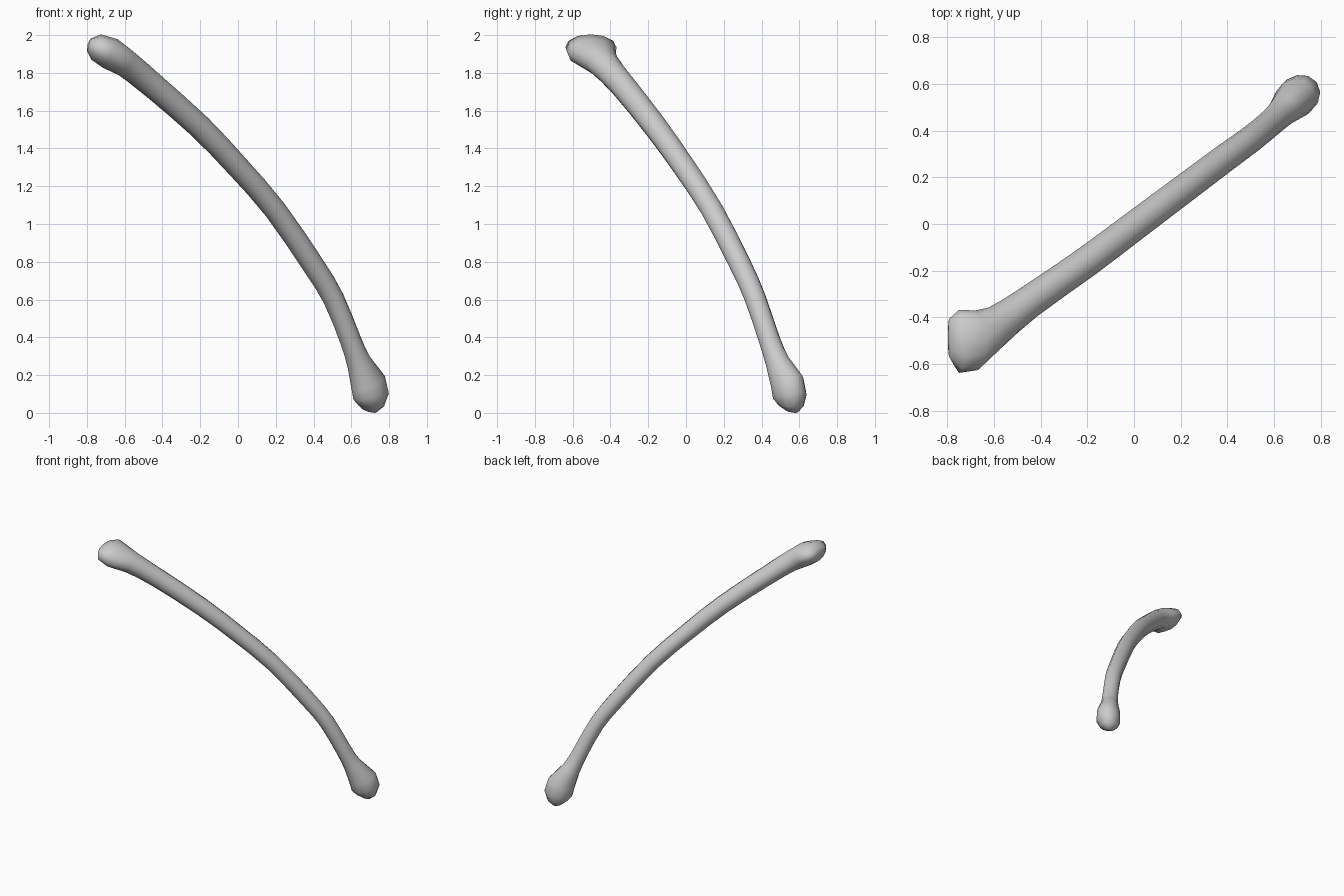
import bpy, bmesh, math
from mathutils import Vector

cube = bpy.data.objects.get("Cube")
if cube:
    bpy.data.objects.remove(cube, do_unlink=True)

SIDES = 12

# Single flat colour
grey = bpy.data.materials.new("light grey")
grey.use_nodes = True
colour = (0.6, 0.6, 0.6, 1)
grey.diffuse_color = colour
bsdf = next(n for n in grey.node_tree.nodes if n.type == "BSDF_PRINCIPLED")
bsdf.inputs["Base Color"].default_value = colour
bsdf.inputs["Roughness"].default_value = 0.7

# Stations along the shaft: centre, half width, half depth, lean of the wide axis in x
stations = [
    ((-.785, -.485, 1.94), .085, .035, 0),     # upper head
    ((-.745, -.50, 1.93), .135, .072, 0),
    ((-.67, -.495, 1.895), .128, .085, -.05),
    ((-.59, -.44, 1.845), .09, .075, -.35),
    ((-.45, -.335, 1.73), .07, .068, -.7),      # shaft
    ((-.20, -.16, 1.51), .066, .064, -.75),
    ((0, -.01, 1.30), .064, .06, -.75),
    ((.20, .14, 1.07), .062, .058, -.75),
    ((.40, .29, .78), .06, .058, -.75),
    ((.51, .37, .60), .058, .056, -.75),
    ((.60, .445, .38), .058, .056, -.75),
    ((.645, .49, .26), .066, .066, -.75),      # lower head
    ((.695, .54, .15), .085, .10, -.75),
    ((.71, .553, .08), .086, .10, -.75),
    ((.71, .56, .03), .066, .07, -.75),
    ((.70, .56, .005), .035, .04, -.75),
]


def blend(a, b, c, d):
    """Smooth midpoint between b and c."""
    return (9 * (b + c) - a - d) / 16


# Insert a smooth in-between section along the shaft
rows = [Vector((*p, a, b, lean)) for p, a, b, lean in stations]
sections = []
for i, row in enumerate(rows):
    sections.append(row)
    if 3 <= i <= 10:
        sections.append(blend(rows[i - 1], row, rows[i + 1], rows[i + 2]))

# Skin the sections with rings
bm = bmesh.new()
rings = []
for i, s in enumerate(sections):
    before = sections[max(i - 1, 0)]
    after = sections[min(i + 1, len(sections) - 1)]
    tangent = Vector((after - before)[:3]).normalized()
    wide = Vector((s[5], 1, 0)).normalized()
    deep = tangent.cross(wide).normalized()
    ring = []
    for k in range(SIDES):
        t = math.tau * k / SIDES
        ring.append(bm.verts.new(Vector(s[:3]) + wide * s[3] * math.cos(t) + deep * s[4] * math.sin(t)))
    rings.append(ring)
for r, q in zip(rings, rings[1:]):
    for k in range(SIDES):
        n = (k + 1) % SIDES
        bm.faces.new((r[k], r[n], q[n], q[k]))

# Close both ends with shallow caps
for ring, inner in ((rings[0], rings[1]), (rings[-1], rings[-2])):
    mid = sum((v.co for v in ring), Vector()) / SIDES
    under = sum((v.co for v in inner), Vector()) / SIDES
    tip = bm.verts.new(mid + (mid - under).normalized() * .008)
    for k in range(SIDES):
        bm.faces.new((ring[k], ring[(k + 1) % SIDES], tip))
bmesh.ops.recalc_face_normals(bm, faces=bm.faces)

# Rest on the ground, centred
for axis in range(3):
    values = [v.co[axis] for v in bm.verts]
    shift = min(values) if axis == 2 else (min(values) + max(values)) / 2
    for v in bm.verts:
        v.co[axis] -= shift

mesh = bpy.data.meshes.new("curved_bone")
bm.to_mesh(mesh)
bm.free()
mesh.materials.append(grey)
bone = bpy.data.objects.new("curved_bone", mesh)
bpy.context.collection.objects.link(bone)
bpy.context.view_layer.objects.active = bone
bone.select_set(True)
bpy.ops.object.shade_smooth_by_angle(angle=math.radians(70))
